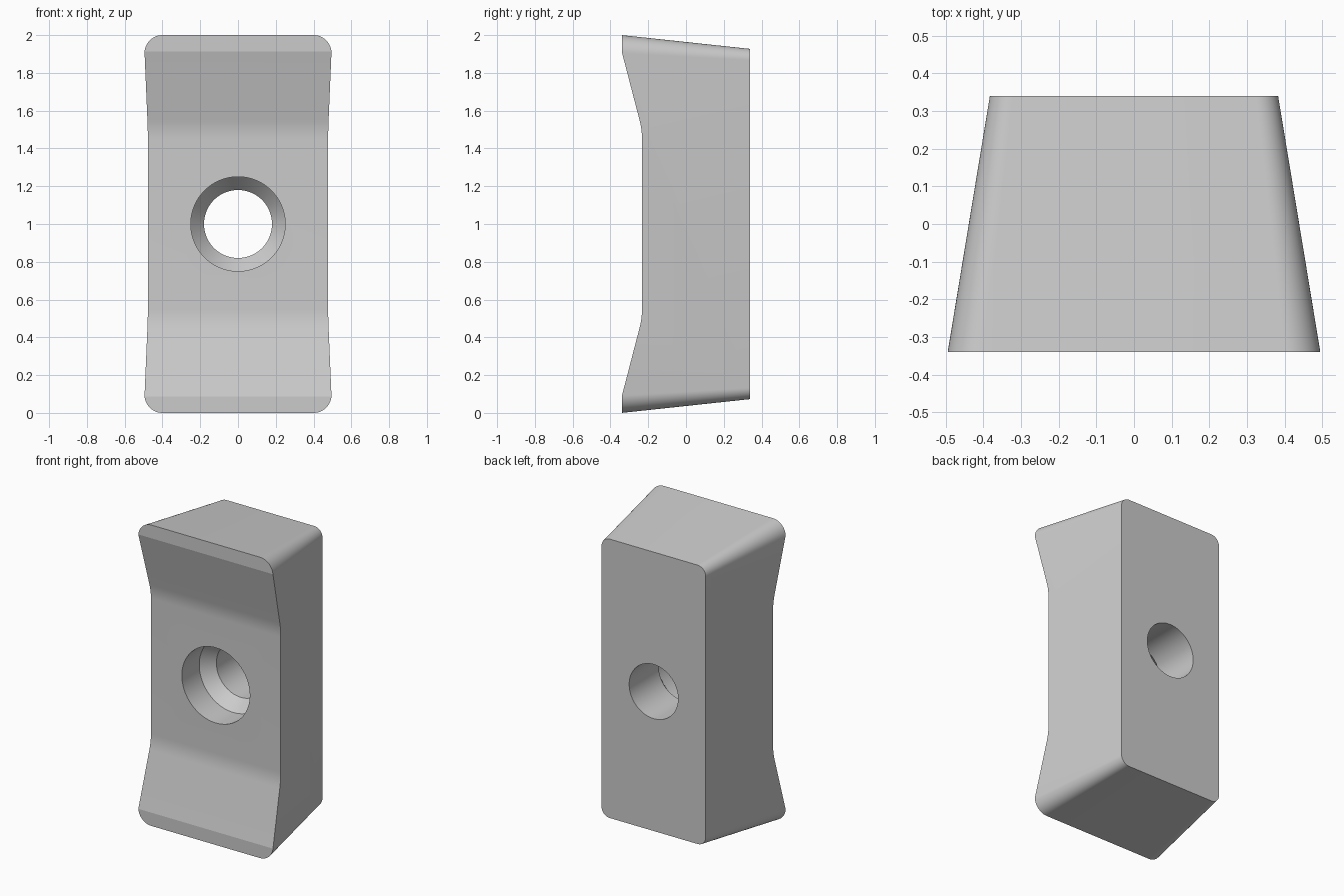
import bpy, bmesh
from math import sin, cos, pi
from mathutils import Vector

if "Cube" in bpy.data.objects:
    bpy.data.objects.remove(bpy.data.objects["Cube"])


def make_object(name, bm):
    bmesh.ops.recalc_face_normals(bm, faces=bm.faces)
    mesh = bpy.data.meshes.new(name)
    bm.to_mesh(mesh)
    bm.free()
    obj = bpy.data.objects.new(name, mesh)
    bpy.context.collection.objects.link(obj)
    return obj


def loft(name, rings):
    """Skin matching closed rings of points and cap both ends."""
    bm = bmesh.new()
    loops = [[bm.verts.new(p) for p in ring] for ring in rings]
    n = len(loops[0])
    for a, b in zip(loops, loops[1:]):
        for i in range(n):
            j = (i + 1) % n
            bm.faces.new((a[i], a[j], b[j], b[i]))
    bm.faces.new(loops[0])
    bm.faces.new(loops[-1])
    return make_object(name, bm)


def rounded_rect(y, half_w, half_h, r, steps=12):
    pts = []
    for k, (sx, sz) in enumerate([(1, 1), (-1, 1), (-1, -1), (1, -1)]):
        for s in range(steps + 1):
            a = (k + s / steps) * pi / 2
            pts.append((sx * (half_w - r) + r * cos(a), y,
                        1 + sz * (half_h - r) + r * sin(a)))
    return pts


def circle(y, r, n=96):
    return [(r * cos(2 * pi * i / n), y, 1 + r * sin(2 * pi * i / n))
            for i in range(n)]


def bend(a, corner, b, steps=6):
    """Soft bend from a to b around a corner, as (y, z) points."""
    a, c, b = Vector(a), Vector(corner), Vector(b)
    return [tuple(a * (1 - t) ** 2 + c * 2 * t * (1 - t) + b * t * t)
            for t in (i / steps for i in range(steps + 1))]


# Tapered block with rounded long edges
block = loft("clamp_block", [rounded_rect(-0.34, 0.495, 1.0, 0.095),
                             rounded_rect(0.34, 0.383, 0.927, 0.06)])

# Shallow recess with sloped ends across the front
low = bend((-0.246, 0.45), (-0.233, 0.5), (-0.233, 0.55))
recess = [(-0.34, 0.088)] + low
recess += [(y, 2 - z) for y, z in reversed(recess)]
recess += [(-0.6, 1.912), (-0.6, 0.088)]
front_recess = loft("front_recess_cutter",
                    [[(x, y, z) for y, z in recess] for x in (-0.8, 0.8)])

# Stepped bolt hole: wide bore, cone, narrow through bore
bolt_hole = loft("bolt_hole_cutter", [circle(y, r) for y, r in
                 [(-0.5, 0.25), (-0.05, 0.25), (0.03, 0.18), (0.6, 0.18)]])

for cutter in (front_recess, bolt_hole):
    mod = block.modifiers.new(cutter.name, 'BOOLEAN')
    mod.operation = 'DIFFERENCE'
    mod.solver = 'EXACT'
    mod.object = cutter
    cutter.hide_render = True
    cutter.hide_viewport = False

# Apply the cuts, then remove the helpers
bpy.context.view_layer.objects.active = block
block.select_set(True)
for mod in list(block.modifiers):
    bpy.ops.object.modifier_apply(modifier=mod.name)
for cutter in (front_recess, bolt_hole):
    bpy.data.objects.remove(cutter)

bpy.ops.object.shade_smooth_by_angle(angle=0.19)
